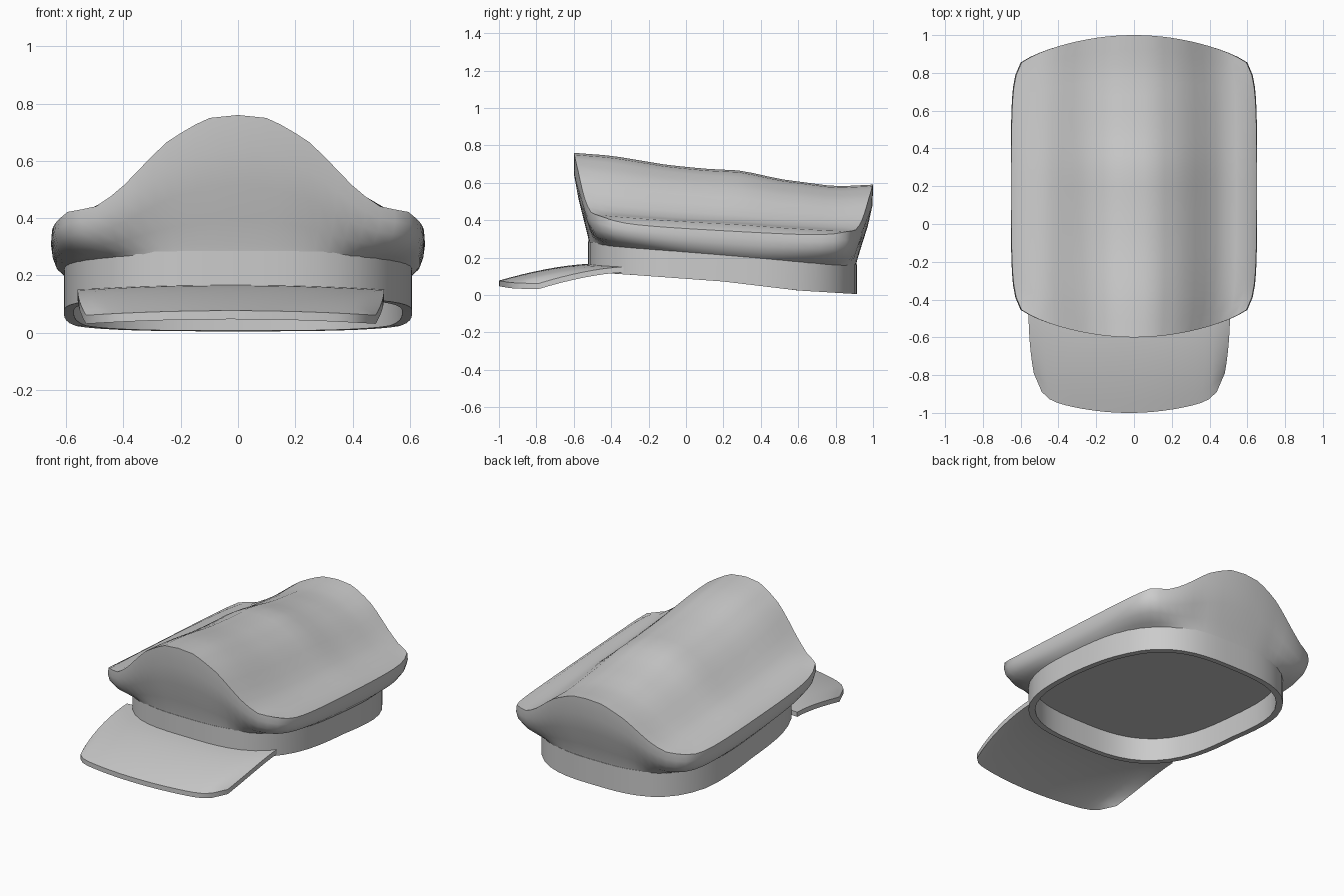
import bpy, math

if "Cube" in bpy.data.objects:
    bpy.data.objects.remove(bpy.data.objects["Cube"])

CY, RX, RY, P = 0.195, 0.608, 0.718, 3.0    # band centre, half sizes, squareness


def add(name, verts, faces, angle=35):
    me = bpy.data.meshes.new(name)
    me.from_pydata(verts, [], faces)
    ob = bpy.data.objects.new(name, me)
    bpy.context.collection.objects.link(ob)
    bpy.ops.object.select_all(action='DESELECT')
    ob.select_set(True)
    bpy.context.view_layer.objects.active = ob
    bpy.ops.object.mode_set(mode='EDIT')
    bpy.ops.mesh.select_all(action='SELECT')
    bpy.ops.mesh.normals_make_consistent(inside=False)
    bpy.ops.object.mode_set(mode='OBJECT')
    bpy.ops.object.shade_smooth_by_angle(angle=math.radians(angle))
    return ob


def interp(table, x):
    for (x0, y0), (x1, y1) in zip(table, table[1:]):
        if x <= x1:
            return y0 + (y1 - y0) * max(0, x - x0) / (x1 - x0)
    return table[-1][1]


def on_band(dx, dy, inset=0.0):
    """Point of the rounded-rectangle band in the given normalised direction."""
    k = (abs(dx) ** P + abs(dy) ** P) ** (-1 / P)
    return dx * k * (RX - inset), CY + dy * k * (RY - inset)


def band_top(y):
    return 0.285 - 0.085 * (y + 0.52)


def band_bottom(y):
    return interp([(-.52, .12), (-.35, .112), (.2, .072), (.6, .024), (.91, .005)], y)


def grid_border(U, V):
    """Indices round the outside of a (U+1) x (V+1) vertex grid."""
    W = U + 1
    return ([i for i in range(U)] + [j * W + U for j in range(V)]
            + [V * W + i for i in range(U, 0, -1)] + [j * W for j in range(V, 0, -1)])


def grid_faces(U, V):
    W = U + 1
    return [(j * W + i, j * W + i + 1, (j + 1) * W + i + 1, (j + 1) * W + i)
            for j in range(V) for i in range(U)]


# Head band: closed rectangular section swept round the head
N = 56
verts, faces = [], []
for i in range(N):
    a = 2 * math.pi * i / N
    for inset, zf in ((0, band_bottom), (0, band_top), (0.035, band_top), (0.035, band_bottom)):
        x, y = on_band(math.cos(a), math.sin(a), inset)
        verts.append((x, y, zf(y)))
for i in range(N):
    j = (i + 1) % N
    for k in range(4):
        m = (k + 1) % 4
        faces.append((i * 4 + k, j * 4 + k, j * 4 + m, i * 4 + m))
add("head_band", verts, faces)

# Lining closing the inside of the hat
verts = []
for i in range(N):
    a = 2 * math.pi * i / N
    x, y = on_band(math.cos(a), math.sin(a), 0.02)
    verts.append((x, y, band_top(y) - 0.015))
add("lining", verts, [tuple(range(N))])

# Crown: humped top panel, then walls rolled under to the band
HUMP = [(0, 1), (.11, .97), (.19, .85), (.26, .73), (.34, .51), (.42, .29),
        (.5, .15), (.6, .11), (.65, 0)]
RIDGE = [(-.6, .76), (-.4, .745), (-.1, .695), (.1, .675), (.3, .665),
         (.5, .62), (.8, .58), (1, .59)]


def crown_top(u, v):
    x = u * (0.65 - 0.02 * abs(v) ** 3 - 0.035 * abs(v) ** 10)
    bow = 0.13 * abs(u) ** 2 + 0.015 * abs(u) ** 10
    y = (-0.6 + bow) * (1 - v) / 2 + (1 - bow) * (1 + v) / 2
    edge = 0.38 - 0.056 * (y + 0.45)
    return x, y, edge + (interp(RIDGE, y) - edge) * interp(HUMP, abs(x))


U, V = 24, 20
verts = [crown_top(2 * i / U - 1, 2 * j / V - 1) for j in range(V + 1) for i in range(U + 1)]
faces = grid_faces(U, V)
rim = grid_border(U, V)
prev = rim
# depth fraction, tuck-in at the tall ends, tuck-in along the low sides and corners
for s, w_tall, w_low in ((.25, .03, -.05), (.5, .3, .05), (.75, .68, .3),
                         (.92, .93, .75), (1, 1, 1)):
    loop = []
    for r in rim:
        x, y, z = verts[r]
        low = min(1, max(0, (abs(x) - 0.3) / 0.25))
        w = w_tall + (w_low - w_tall) * low
        bx, by = on_band(x / RX, (y - CY) / RY, 0.005)
        bz = band_top(by) - 0.015
        loop.append(len(verts))
        verts.append((x + (bx - x) * w, y + (by - y) * max(w, 0), z + (bz - z) * s))
    n = len(rim)
    faces += [(prev[i], prev[(i + 1) % n], loop[(i + 1) % n], loop[i]) for i in range(n)]
    prev = loop
add("crown", verts, faces, 40)

# Visor: curved plate tucked into the band, drooping forward and at the sides
U, V = 24, 8
verts = []
for j in range(V + 1):
    v = j / V
    for i in range(U + 1):
        u = 2 * i / U - 1
        xb = -0.025 + u * 0.535
        yb = 0.02 + CY - RY * (1 - (abs(xb) / RX) ** P) ** (1 / P)
        yb = min(yb, -0.32)
        yf = -1 + 0.09 * u * u + 0.12 * u ** 14
        verts.append((-0.025 + u * 0.535 * (1 - 0.055 * v ** 3), yb + (yf - yb) * v,
                      0.167 - 0.09 * v ** 1.6 - 0.016 * u * u))
top = grid_faces(U, V)
edge = grid_border(U, V)
n = len(verts)
verts += [(x, y, z - 0.03) for x, y, z in verts]
faces = top + [tuple(k + n for k in reversed(f)) for f in top]
faces += [(a, b, b + n, a + n) for a, b in zip(edge, edge[1:] + edge[:1])]
add("visor", verts, faces)
